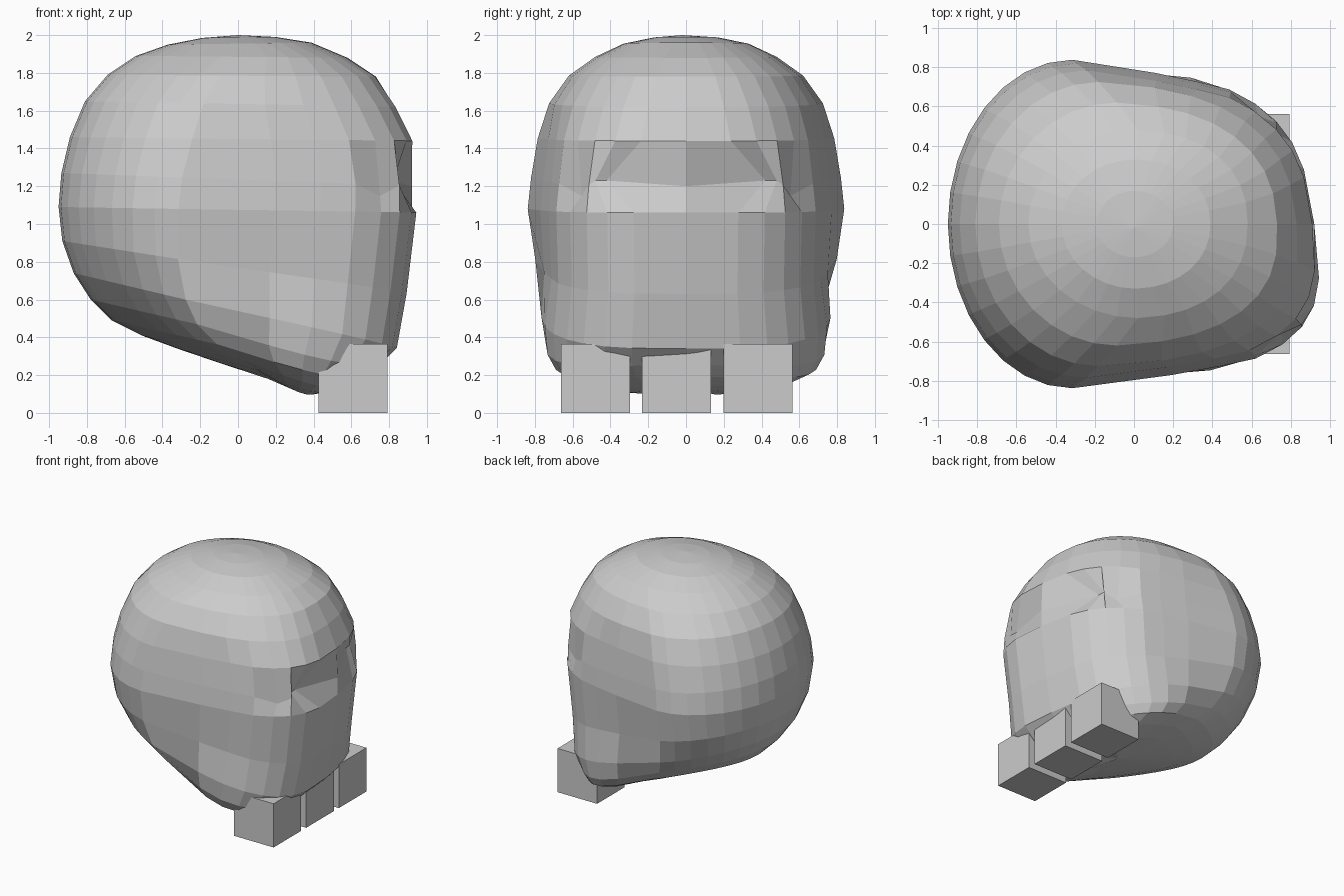
import bpy, bmesh
from math import sin, cos, pi

if "Cube" in bpy.data.objects:
    bpy.data.objects.remove(bpy.data.objects["Cube"])

SEG = 32
# Cranium rings, top to bottom: back x, back z, front x, front z, half width, slimming of the back
RINGS = [
    (-.19, 1.985, .20, 1.99, .17, 0),
    (-.37, 1.95, .39, 1.96, .33, 0),
    (-.54, 1.89, .58, 1.88, .48, 0),
    (-.69, 1.79, .73, 1.78, .62, 0),
    (-.81, 1.65, .83, 1.62, .725, 0),
    (-.89, 1.46, .91, 1.44, .785, 0),
    (-.935, 1.27, .92, 1.20, .82, 0),
    (-.95, 1.09, .92, 1.06, .838, 0),
    (-.93, .91, .87, .63, .825, .05),
    (-.87, .74, .82, .34, .83, .18),
    (-.78, .60, .73, .25, .82, .33),
    (-.67, .49, .66, .19, .77, .43),
    (-.51, .41, .58, .145, .62, .43),
    (-.32, .34, .51, .12, .42, .4),
    (-.10, .265, .44, .115, .21, .3),
]


def power(v, e):
    return abs(v) ** e * (1 if v >= 0 else -1)


# Cranium: lofted rings, round at the back and boxy at the face
bm = bmesh.new()
loops = []
for i, (xb, zb, xf, zf, w, slim) in enumerate(RINGS, 1):
    k = max(0, 1 - ((i - 8) / 5) ** 2)
    cx = (xb + xf) / 2 - .3 * k
    e = 1 - .4 * min(1, (i - 1) / 6)
    taper = .12 * min(1, i / 7) if i < 10 else .08
    loop = []
    for s in range(SEG):
        c, q = cos(2 * pi * s / SEG), sin(2 * pi * s / SEG)
        u = power(c, e) if c > 0 else 0
        if c > 0:
            x = cx + (xf - cx) * u
            y = w * power(q, e) * (1 - taper * u)
        else:
            x, y = cx + (cx - xb) * c, w * q
        t = (x - xb) / (xf - xb)
        z = zb + (zf - zb) * t
        # Lower skull slims toward the back
        m = min(1, t / .85)
        y *= 1 - slim * (1 - m * m * (3 - 2 * m))
        # Jaw corners hang lower than the chin
        if i > 10:
            z -= .08 * q * q * u
        # Eye sockets and temples pressed inward
        col = min(s, SEG - s)
        if i == 7:
            if col in (1, 2):
                x = .76
                y = (.36 + .06 * col) * (1 if q > 0 else -1)
                z = 1.23
            elif col == 4:
                y *= .92
                z -= .06
        # Flanks pinched behind the cheeks
        if 6 <= i <= 9 and col in (6, 7):
            y *= .975
        # The face is slightly turned to one side
        x -= .14 * y * u * k
        loop.append(bm.verts.new((x, y, z)))
    loops.append(loop)

for a, b in zip(loops, loops[1:]):
    for s in range(SEG):
        n = (s + 1) % SEG
        bm.faces.new((a[s], b[s], b[n], a[n]))
top = bm.verts.new((0, -.02, 2))
bottom = bm.verts.new((.16, 0, .18))
for s in range(SEG):
    n = (s + 1) % SEG
    bm.faces.new((top, loops[0][s], loops[0][n]))
    bm.faces.new((bottom, loops[-1][n], loops[-1][s]))
bmesh.ops.recalc_face_normals(bm, faces=bm.faces)
mesh = bpy.data.meshes.new("cranium")
bm.to_mesh(mesh)
bm.free()
bpy.context.collection.objects.link(bpy.data.objects.new("cranium", mesh))

# Three block teeth under the face
for n, y in enumerate((-.48, -.05, .38), 1):
    bpy.ops.mesh.primitive_cube_add(size=.365, location=(.61, y, .1825))
    bpy.context.object.name = f"tooth_{n}"
